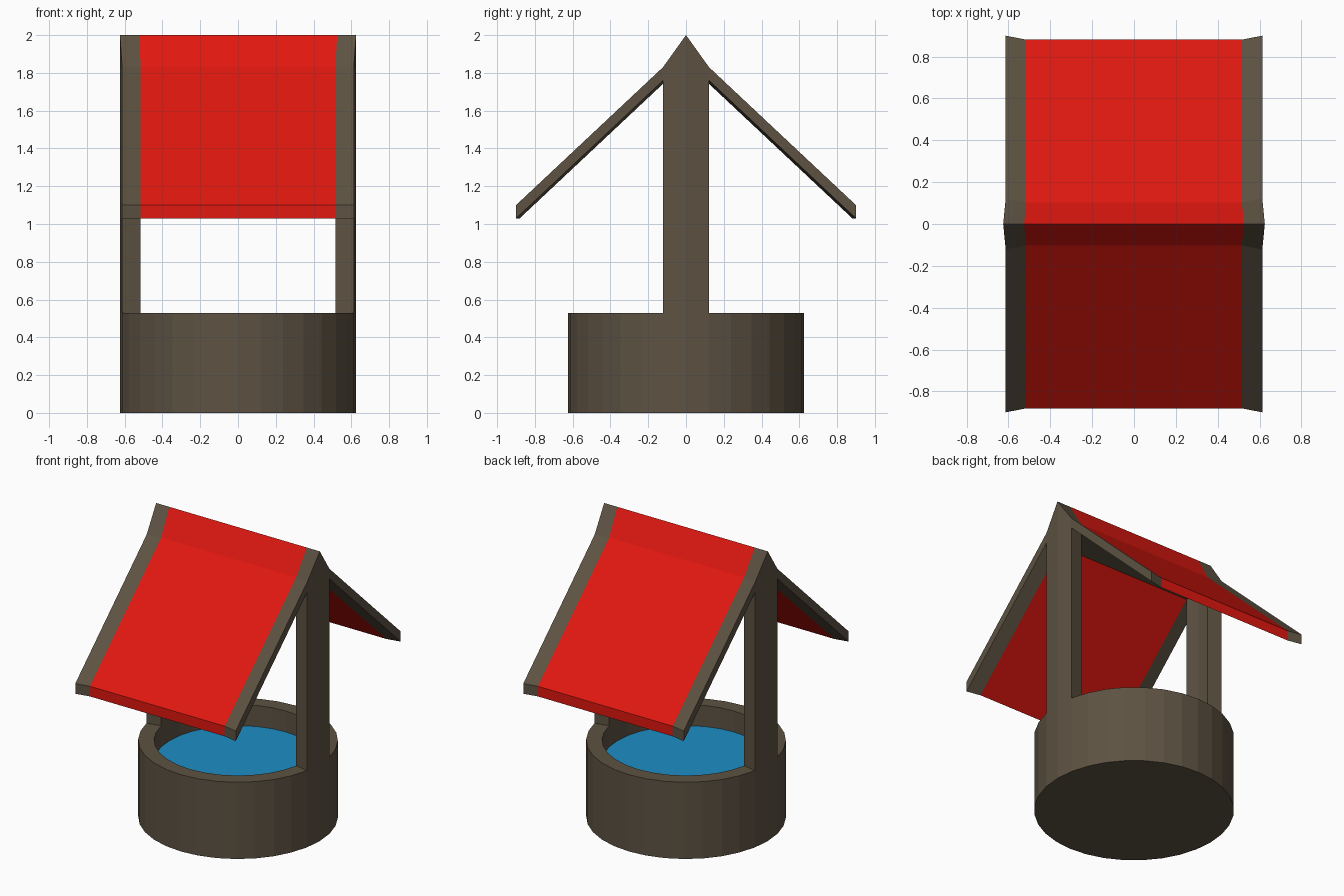
import bpy
from math import sin, cos, tau

if "Cube" in bpy.data.objects:
    bpy.data.objects.remove(bpy.data.objects["Cube"])

N, RO, RI = 32, 0.625, 0.525      # sides, outer and inner radius
RIM, WATER = 0.53, 0.385


def material(name, rgb):
    m = bpy.data.materials.new(name)
    m.diffuse_color = (*rgb, 1)
    m.use_nodes = True
    m.node_tree.nodes["Principled BSDF"].inputs["Base Color"].default_value = m.diffuse_color
    return m


def build(name, verts, faces, mat, mirror=None):
    me = bpy.data.meshes.new(name)
    me.from_pydata(verts, [], faces)
    me.materials.append(mat)
    ob = bpy.data.objects.new(name, me)
    bpy.context.collection.objects.link(ob)
    if mirror:
        mod = ob.modifiers.new("mirror", "MIRROR")
        mod.use_axis = mirror
    return ob


def ring(r, z):
    return [(r * cos(tau * i / N), r * sin(tau * i / N), z) for i in range(N)]


brown = material("brown", (0.11, 0.085, 0.055))
red = material("red", (0.75, 0.009, 0.005))
blue = material("blue", (0.012, 0.27, 0.55))

# Round wall: outside, rim (left open under the posts), inside, base
verts = ring(RO, 0) + ring(RO, RIM) + ring(RI, RIM) + ring(RI, WATER)
faces = [tuple(reversed(range(N)))]
for i in range(N):
    j = (i + 1) % N
    for k in range(3):
        if k == 1 and i in (0, N // 2 - 1, N // 2, N - 1):
            continue
        a = k * N
        faces.append((a + i, a + j, a + N + j, a + N + i))
build("well_wall", verts, faces, brown)

# Water
build("water", ring(RI, WATER), [tuple(range(N))], blue)

# Gable side profile (half): post foot, underside of arm, eave, arm top, ridge
A, B, C, G, F, D, E, H = range(8)
profile = [(0, RIM), (1, RIM), (1, 1.76), (2, 1.03), (2, 1.10), (1, 1.83), (0, 2.0), (0, 1.76)]


def side(r, sign=1):
    """Profile placed on the wall's facet corners at radius r."""
    s, c = r * sin(tau / N), r * cos(tau / N)
    ys, xs = (0, s, s + 0.778), (r, c, c)
    return [(sign * xs[k], ys[k], z) for k, z in profile]


# Posts with gable arms, one quarter mirrored to four
outer = [(A, B, C, H), (H, C, D, E), (C, G, F, D)]
edge = [B, C, G, F, D, E]
faces = outer + [tuple(v + 8 for v in reversed(outer[0]))]
faces += [(b, a, a + 8, b + 8) for a, b in zip(edge, edge[1:])]
build("post_frame", side(RO) + side(RI), faces, brown, (True, True, False))

# Roof panels between the gables
span = side(RI) + side(RI, -1)
faces = [(b, a, a + 8, b + 8) for a, b in ((C, G), (G, F), (F, D), (D, E))]
build("roof", span, faces, red, (False, True, False))

# Flat underside of the ridge between the posts
strip = [span[i] for i in (H, C, C + 8, H + 8)]
build("ridge_underside", strip, [(0, 3, 2, 1)], brown, (False, True, False))
bpy.context.view_layer.update()
